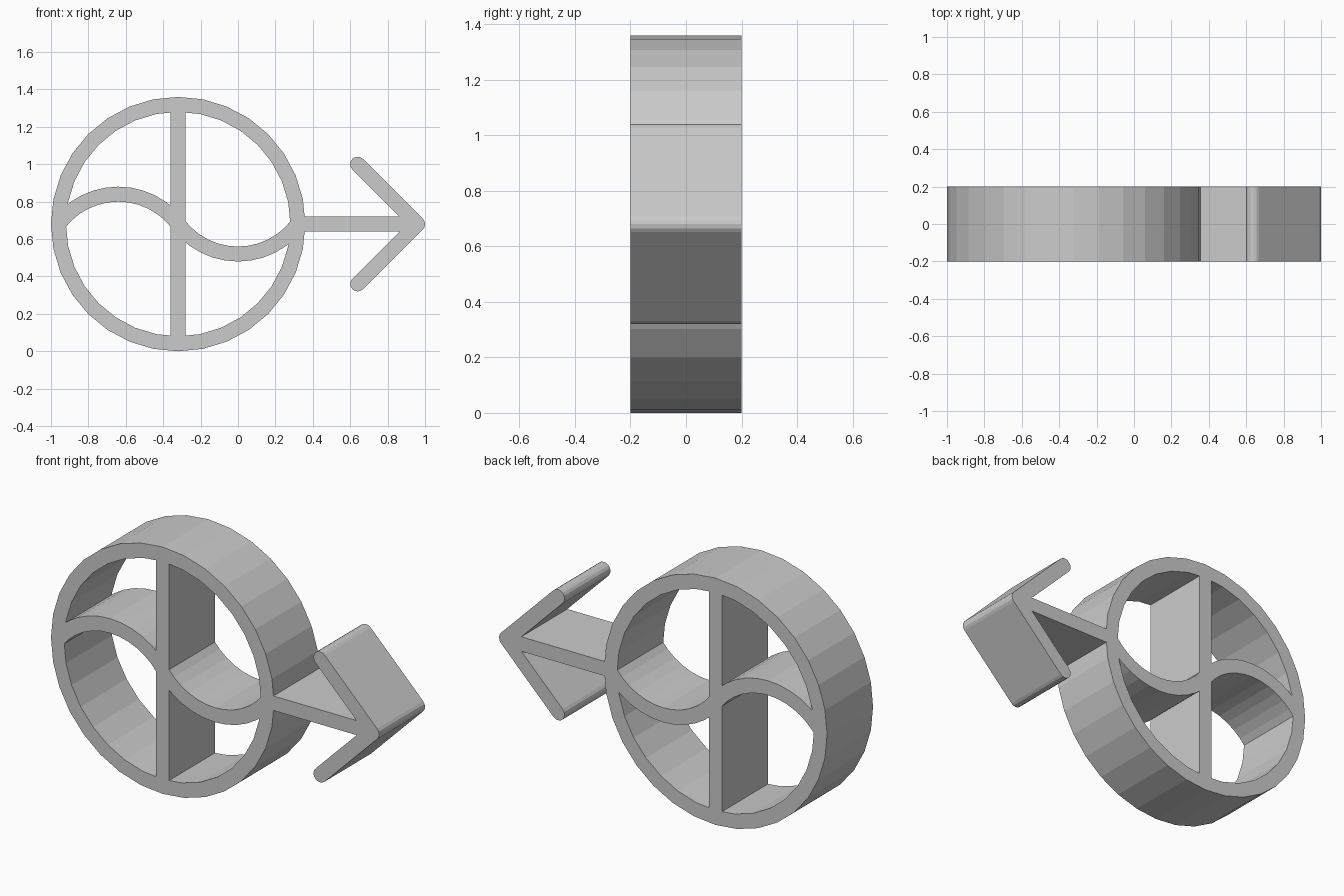
import bpy
import bmesh
from math import cos, sin, pi, atan2, sqrt
from mathutils import Vector

cube = bpy.data.objects.get("Cube")
if cube:
    bpy.data.objects.remove(cube, do_unlink=True)

CX, CZ = -0.32, 0.68      # ring centre, also the height of the arrow
HALF = 0.04               # half the stroke width
DEPTH = 0.2               # half the thickness along y
MID = 0.64                # ring centreline radius

grey = bpy.data.materials.new("light_grey")
grey.use_nodes = True
color = (0.6, 0.6, 0.6, 1)
grey.diffuse_color = color
grey.node_tree.nodes["Principled BSDF"].inputs["Base Color"].default_value = color


def arc(cx, cz, r, a0, a1, n):
    """Points (x, z) along an arc, both ends included."""
    steps = [a0 + (a1 - a0) * i / n for i in range(n + 1)]
    return [(cx + r * cos(a), cz + r * sin(a)) for a in steps]


def slab(name, polygons):
    """Extrude flat polygons in the xz plane to the full thickness."""
    bm = bmesh.new()
    for poly in polygons:
        bm.faces.new([bm.verts.new((x, -DEPTH, z)) for x, z in poly])
    bmesh.ops.remove_doubles(bm, verts=bm.verts[:], dist=1e-5)
    grown = bmesh.ops.extrude_face_region(bm, geom=bm.faces[:], use_keep_orig=True)
    verts = [g for g in grown["geom"] if isinstance(g, bmesh.types.BMVert)]
    bmesh.ops.translate(bm, verts=verts, vec=Vector((0, 2 * DEPTH, 0)))
    bmesh.ops.recalc_face_normals(bm, faces=bm.faces[:])
    mesh = bpy.data.meshes.new(name)
    bm.to_mesh(mesh)
    bm.free()
    mesh.materials.append(grey)
    obj = bpy.data.objects.new(name, mesh)
    bpy.context.collection.objects.link(obj)
    return obj


def band(name, cx, cz, r, a0, a1, n):
    """Curved strip of stroke width around a centreline arc."""
    inner = arc(cx, cz, r - HALF, a0, a1, n)
    outer = arc(cx, cz, r + HALF, a0, a1, n)
    return slab(name, [(inner[i], outer[i], outer[i + 1], inner[i + 1])
                       for i in range(n)])


def bar(name, x0, x1, z0, z1):
    return slab(name, [[(x0, z0), (x1, z0), (x1, z1), (x0, z1)]])


# Ring, upright bar and arrow shaft
ring = band("ring_with_arrow", CX, CZ, MID, 0, 2 * pi, 32)
parts = [
    bar("upright_bar", CX - HALF, CX + HALF, CZ - MID, CZ + MID),
    bar("arrow_shaft", CX + MID, 0.95, CZ - HALF, CZ + HALF),
]

# Wave: one arc over the left half, its mirror under the right half
chord, rise = MID / 2, 0.16
radius = (chord ** 2 + rise ** 2) / (2 * rise)
drop = radius - rise
start = atan2(drop, chord)
parts.append(band("wave_crest", CX - chord, CZ - drop, radius, start, pi - start, 12))
parts.append(band("wave_trough", CX + chord, CZ + drop, radius, -start, start - pi, 12))

# Arrowhead: half outline with rounded end and tip, mirrored about the shaft
tip, reach = 0.96, 0.32
upper = [(tip - HALF * sqrt(2), CZ)]
upper += arc(tip - reach, CZ + reach, HALF, 1.25 * pi, 0.25 * pi, 8)
upper += arc(tip, CZ, HALF, 0.25 * pi, 0, 2)
lower = [(x, 2 * CZ - z) for x, z in reversed(upper[1:-1])]
parts.append(slab("arrowhead", [upper + lower]))

# Merge everything into one clean solid
bpy.context.view_layer.objects.active = ring
for part in parts:
    mod = ring.modifiers.new("join", 'BOOLEAN')
    mod.operation = 'UNION'
    mod.solver = 'EXACT'
    mod.object = part
    bpy.ops.object.modifier_apply(modifier=mod.name)
    bpy.data.objects.remove(part, do_unlink=True)
